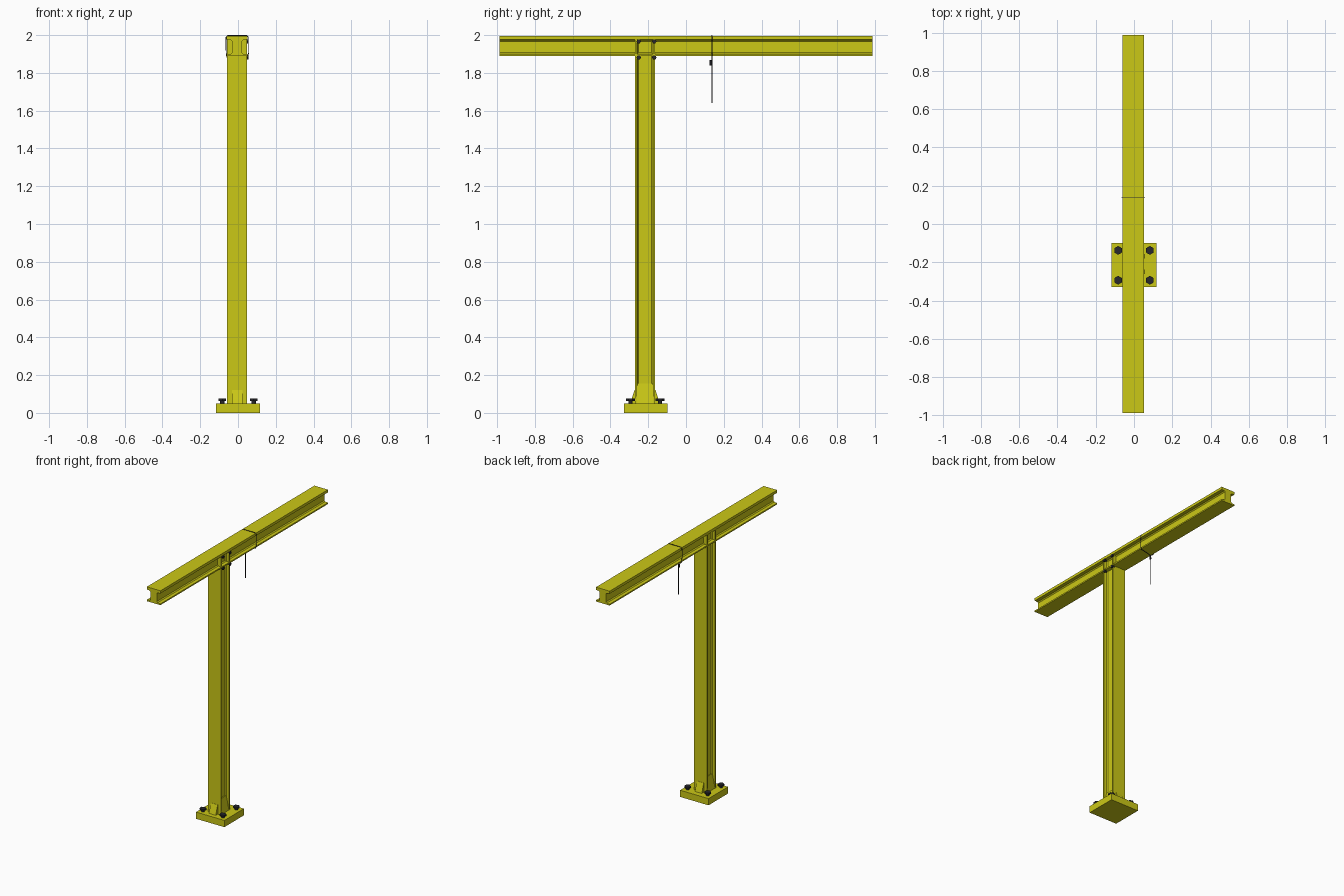
import bpy, bmesh, math
from mathutils import Vector, Matrix

if "Cube" in bpy.data.objects:
    bpy.data.objects.remove(bpy.data.objects["Cube"])

def material(name, col):
    m = bpy.data.materials.new(name)
    m.diffuse_color = (*col, 1)
    m.use_nodes = True
    m.node_tree.nodes["Principled BSDF"].inputs["Base Color"].default_value = m.diffuse_color
    return m

YELLOW = material("yellow_paint", (0.6, 0.58, 0.008))
DARK = material("dark_steel", (0.02, 0.02, 0.025))
CX, CY = -0.005, -0.217   # post axis

def finish(name, bm, mat):
    bmesh.ops.recalc_face_normals(bm, faces=bm.faces)
    me = bpy.data.meshes.new(name)
    bm.to_mesh(me)
    bm.free()
    me.materials.append(mat)
    ob = bpy.data.objects.new(name, me)
    bpy.context.collection.objects.link(ob)
    return ob

def extrude(name, profile, to3d, a, b, mat):
    bm = bmesh.new()
    lo = [bm.verts.new(to3d(u, v, a)) for u, v in profile]
    hi = [bm.verts.new(to3d(u, v, b)) for u, v in profile]
    n = len(profile)
    bm.faces.new(lo)
    bm.faces.new(hi)
    for i in range(n):
        bm.faces.new((lo[i], lo[(i + 1) % n], hi[(i + 1) % n], hi[i]))
    return finish(name, bm, mat)

def h_section(w, h, t_low, t_high, web):
    # right half from bottom to top, then mirrored; small chamfers at the web
    c = 0.007
    half = [(w, -h), (w, -h + t_low), (web + c, -h + t_low + 0.002), (web, -h + t_low + 0.002 + c),
            (web, h - t_high - 0.002 - c), (web + c, h - t_high - 0.002), (w, h - t_high), (w, h)]
    return half + [(-u, v) for u, v in reversed(half)]

def bolt(name, loc, axis, head_r, head_h, shank_r, shank_h):
    bm = bmesh.new()
    for r, start, length, n in ((shank_r, 0, shank_h, 12), (head_r, shank_h, head_h, 6)):
        bmesh.ops.create_cone(bm, cap_ends=True, segments=n, radius1=r, radius2=r, depth=length,
                              matrix=Matrix.Translation((0, 0, start + length / 2)))
    rot = Vector((0, 0, 1)).rotation_difference(Vector(axis)).to_matrix().to_4x4()
    bm.transform(Matrix.Translation(loc) @ rot)
    return finish(name, bm, DARK)

def rope(name, pts, r, cyclic=False):
    cu = bpy.data.curves.new(name, 'CURVE')
    cu.dimensions = '3D'
    cu.bevel_depth = r
    cu.bevel_resolution = 2
    cu.use_fill_caps = True
    sp = cu.splines.new('POLY')
    sp.points.add(len(pts) - 1)
    for p, q in zip(sp.points, pts):
        p.co = (*q, 1)
    sp.use_cyclic_u = cyclic
    cu.materials.append(DARK)
    ob = bpy.data.objects.new(name, cu)
    bpy.context.collection.objects.link(ob)

# base plate
plate = [(-0.117, -0.328), (0.117, -0.328), (0.117, -0.098), (-0.117, -0.098)]
extrude("base_plate", plate, lambda u, v, d: (u, v, d), 0, 0.05, YELLOW)

# post and crossbeam
extrude("post", h_section(0.053, 0.054, 0.011, 0.011, 0.026),
        lambda u, v, d: (CX + u, CY + v, d), 0.05, 1.976, YELLOW)
extrude("crossbeam", h_section(0.056, 0.0535, 0.01, 0.02, 0.026),
        lambda u, v, d: (CX + u, d, 1.9425 + v), -0.987, 0.987, YELLOW)

# foot gussets, front/back wedges and channel fillers
for s, side in ((-1, "front"), (1, "back")):
    wedge = [(0.05, 0.05), (0.078, 0.05), (0.072, 0.07), (0.056, 0.12), (0.05, 0.12)]
    extrude("foot_gusset_" + side, wedge,
            lambda u, v, d: (CX + d, CY + s * u, v), -0.028, 0.028, YELLOW)
for s, side in ((-1, "left"), (1, "right")):
    wedge = [(0.02, 0.05), (0.052, 0.05), (0.032, 0.155), (0.02, 0.155)]
    extrude("side_gusset_" + side, wedge,
            lambda u, v, d: (CX + s * u, CY + d, v), -0.045, 0.045, YELLOW)

# anchor bolts
for x in (-0.083, 0.083):
    for y in (-0.294, -0.138):
        bolt("anchor_bolt", (x, y, 0.05), (0, 0, 1), 0.023, 0.012, 0.011, 0.014)

# joint bolts on the right side
for y in (-0.25, -0.168):
    for z in (1.882, 1.967):
        bolt("joint_bolt", (0.035, y, z), (1, 0, 0), 0.012, 0.008, 0.007, 0.013)

# cord looped over the beam with a hanging tail
Y = 0.137
loop = [(-0.034, Y, 1.862), (-0.06, Y, 1.885), (-0.064, Y, 1.93), (-0.063, Y, 1.99), (-0.055, Y, 1.998),
        (0.045, Y, 1.998), (0.054, Y, 1.99), (0.055, Y, 1.9), (0.048, Y, 1.882), (0.0, Y, 1.872)]
rope("cord_loop", loop, 0.002, True)
rope("cord_tail", [(-0.034, Y, 1.865), (-0.034, Y, 1.64)], 0.0025)
rope("cord_knot", [(-0.034, Y - 0.006, 1.867), (-0.036, Y - 0.006, 1.84)], 0.006)
